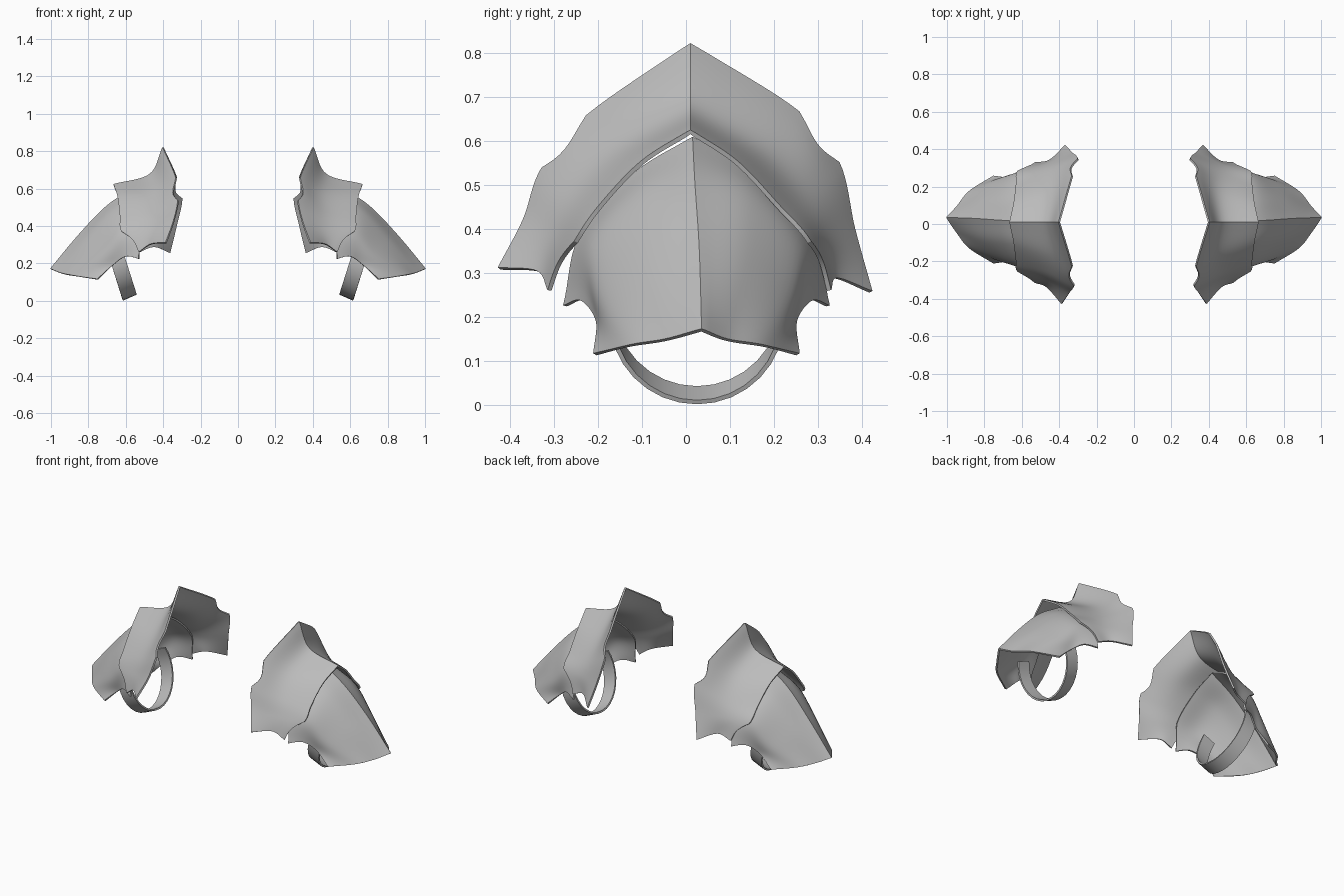
import bpy
import bmesh
import math
from mathutils import Vector

if "Cube" in bpy.data.objects:
    bpy.data.objects.remove(bpy.data.objects["Cube"], do_unlink=True)

steel = bpy.data.materials.new("plain grey metal")
steel.use_nodes = True
grey = (0.5, 0.5, 0.5, 1)
steel.diffuse_color = grey
steel.node_tree.nodes["Principled BSDF"].inputs["Base Color"].default_value = grey

STEPS = 8  # samples per control span


def spline(points, t):
    """Point on a smooth curve through all the points, t counted in spans."""
    i = min(int(t), len(points) - 2)
    f = t - i
    b, c = points[i], points[i + 1]
    a = points[i - 1] if i > 0 else b * 2 - c
    d = points[i + 2] if i + 2 < len(points) else c * 2 - b
    return b + (c - a) * f / 2 + (a * 2 - b * 5 + c * 4 - d) * f * f / 2 \
        + (b * 3 - a - c * 3 + d) * f ** 3 / 2


def add_sheet(bm, rows, inner_sag, outer_sag):
    """Smooth sheet through a control net, with scallops cut into its two side edges."""
    rows = [[Vector(p) for p in row] for row in rows]
    spans, cols = len(rows) - 1, len(rows[0]) - 1
    grid = []
    for j in range(spans * STEPS + 1):
        t = j / STEPS
        net = [spline([row[k] for row in rows], t) for k in range(cols + 1)]
        span = min(int(t), spans - 1)
        arch = math.sin(math.pi * (t - span))
        line = []
        for i in range(cols * STEPS + 1):
            s = i / STEPS
            w = s / cols
            p = spline(net, s)
            p += (net[1] - net[0]) * inner_sag[span] * arch * (1 - w) ** 4
            p += (net[-2] - net[-1]) * outer_sag[span] * arch * w ** 4
            line.append(bm.verts.new(p))
        grid.append(line)
    for r, q in zip(grid, grid[1:]):
        for i in range(len(r) - 1):
            bm.faces.new((r[i], r[i + 1], q[i + 1], q[i]))


def mirrored(rows, total, changes):
    """Back half of a plate: keeps the ridge row, flips the others in y."""
    back = [rows[0]] + [[(x, total - y, z) for x, y, z in row] for row in rows[1:]]
    for (r, c), p in changes.items():
        back[r][c] = p
    return back


def finish(name, bm, thickness, angle):
    """Thicken the sheet, copy it to the other shoulder and shade it."""
    bmesh.ops.remove_doubles(bm, verts=bm.verts, dist=0.0005)
    bmesh.ops.recalc_face_normals(bm, faces=bm.faces)
    mesh = bpy.data.meshes.new(name)
    bm.to_mesh(mesh)
    bm.free()
    mesh.materials.append(steel)
    obj = bpy.data.objects.new(name, mesh)
    bpy.context.collection.objects.link(obj)
    bpy.ops.object.select_all(action="DESELECT")
    obj.select_set(True)
    bpy.context.view_layer.objects.active = obj
    solid = obj.modifiers.new("thickness", "SOLIDIFY")
    solid.thickness = thickness
    solid.offset = 0
    obj.modifiers.new("other_side", "MIRROR").use_mirror_merge = False
    for modifier in list(obj.modifiers):
        bpy.ops.object.modifier_apply(modifier=modifier.name)
    bpy.ops.object.shade_smooth_by_angle(angle=math.radians(angle))


def build_plate(name, front, total, changes, inner_sag, outer_sag):
    bm = bmesh.new()
    for rows in (front, mirrored(front, total, changes)):
        add_sheet(bm, rows, inner_sag, outer_sag)
    finish(name, bm, 0.01, 22)


# Upper plate: rows run from the ridge down, columns from the neck outward
upper = [
    [(.40, .01, .82), (.47, .01, .675), (.665, .01, .62)],
    [(.33, -.225, .655), (.45, -.16, .575), (.642, -.1, .55)],
    [(.32, -.325, .537), (.46, -.255, .47), (.63, -.195, .45)],
    [(.345, -.367, .42), (.47, -.3, .38), (.622, -.25, .37)],
    [(.385, -.425, .31), (.465, -.335, .303), (.53, -.31, .26)],
]
upper_back = {
    (1, 0): (.33, .255, .665), (2, 0): (.3, .345, .55),
    (3, 0): (.33, .38, .4), (4, 0): (.365, .42, .257),
    (3, 2): (.622, .28, .37), (4, 1): (.45, .34, .288),
}
build_plate("upper_plates", upper, .015, upper_back, (0, .2, 0, 0), (0, 0, 0, .2))

# Lower plate: tucked under the upper one, reaching out to a point
lower = [
    [(.55, .015, .605), (.70, .02, .505), (.85, .03, .35), (1, .035, .17)],
    [(.53, -.12, .52), (.665, -.1, .465), (.8, -.085, .32), (.945, -.045, .148)],
    [(.51, -.24, .38), (.63, -.21, .36), (.73, -.185, .25), (.88, -.125, .135)],
    [(.53, -.275, .225), (.6, -.235, .237), (.67, -.2, .19), (.75, -.207, .115)],
]
build_plate("lower_plates", lower, .0475, {}, (0, 0, .05), (0, 0, 0))

# Arm strap: an open, tilted band hanging under the lower plate
bm = bmesh.new()
up = Vector((.3, 0, .95))
half_width = Vector((.037, 0, -.016))
bottom = Vector((.58, .025, .022))
edges = []
for i in range(21):
    a = math.radians(-115 + 230 * i / 20)
    p = bottom + Vector((0, .195 * math.sin(a), 0)) + up * .205 * (1 - math.cos(a))
    edges.append((bm.verts.new(p - half_width), bm.verts.new(p + half_width)))
for (a, b), (c, d) in zip(edges, edges[1:]):
    bm.faces.new((a, b, d, c))
finish("arm_straps", bm, 0.01, 30)
